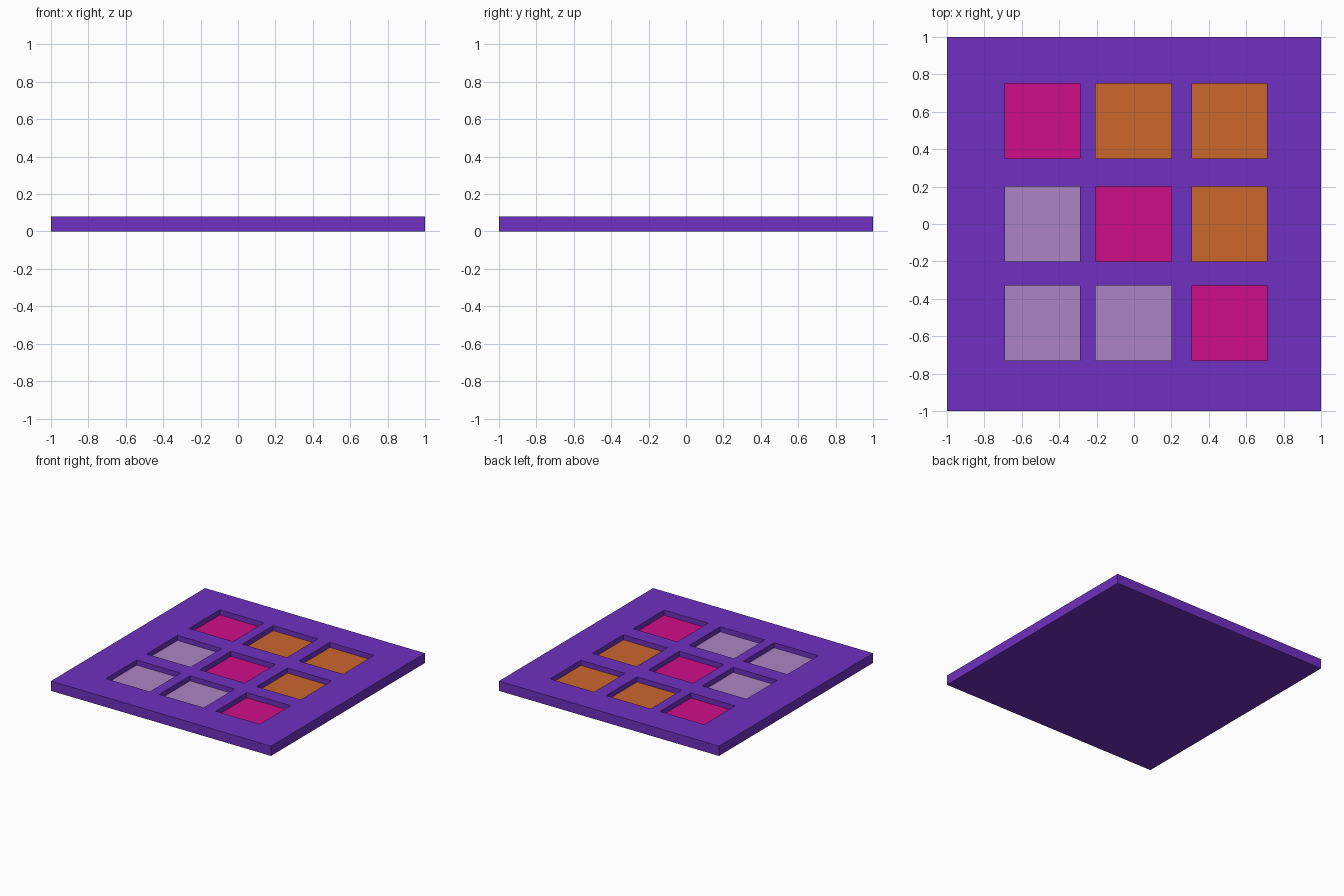
import bpy, bmesh

if "Cube" in bpy.data.objects:
    bpy.data.objects.remove(bpy.data.objects["Cube"])

TOP, FLOOR = 0.08, 0.038
XS = [-1, -0.69, -0.29, -0.205, 0.2, 0.31, 0.71, 1]
YS = [-1, -0.73, -0.33, -0.2, 0.2, 0.35, 0.75, 1]


def material(name, rgb):
    # colours given as sRGB bytes, stored linear
    lin = [((c / 255 + 0.055) / 1.055) ** 2.4 if c > 10 else c / 255 / 12.92 for c in rgb]
    mat = bpy.data.materials.new(name)
    mat.diffuse_color = (*lin, 1)
    mat.use_nodes = True
    mat.node_tree.nodes["Principled BSDF"].inputs["Base Color"].default_value = mat.diffuse_color
    return mat


mesh = bpy.data.meshes.new("recessed_tray")
for name, rgb in (("purple", (112, 48, 192)), ("lavender", (174, 132, 196)),
                  ("pink", (208, 14, 136)), ("orange", (204, 102, 44))):
    mesh.materials.append(material(name, rgb))

bm = bmesh.new()

# top surface laid out as a grid, with a 3 x 3 set of open cells
grid = [[bm.verts.new((x, y, TOP)) for y in YS] for x in XS]
for i in range(7):
    for j in range(7):
        rim = [grid[i][j], grid[i + 1][j], grid[i + 1][j + 1], grid[i][j + 1]]
        if not (i % 2 and j % 2 and i < 6 and j < 6):
            bm.faces.new(rim)
            continue
        # square pocket: four purple walls and a coloured floor
        low = [bm.verts.new((v.co.x, v.co.y, FLOOR)) for v in rim]
        for k in range(4):
            n = (k + 1) % 4
            bm.faces.new((rim[k], rim[n], low[n], low[k]))
        diagonal = i // 2 + j // 2
        bm.faces.new(low).material_index = 1 if diagonal < 2 else 2 if diagonal == 2 else 3

# outer sides and underside
border = [e for e in bm.edges if e.is_boundary]
new = bmesh.ops.extrude_edge_only(bm, edges=border)["geom"]
for v in new:
    if isinstance(v, bmesh.types.BMVert):
        v.co.z = 0
bottom = [e for e in new if isinstance(e, bmesh.types.BMEdge) and e.is_boundary]
bmesh.ops.contextual_create(bm, geom=bottom)
for f in bm.faces:
    if all(v.co.z < 0.001 for v in f.verts):
        f.material_index = 0
bmesh.ops.recalc_face_normals(bm, faces=bm.faces)
bm.to_mesh(mesh)
bm.free()

tray = bpy.data.objects.new("recessed_tray", mesh)
bpy.context.collection.objects.link(tray)
